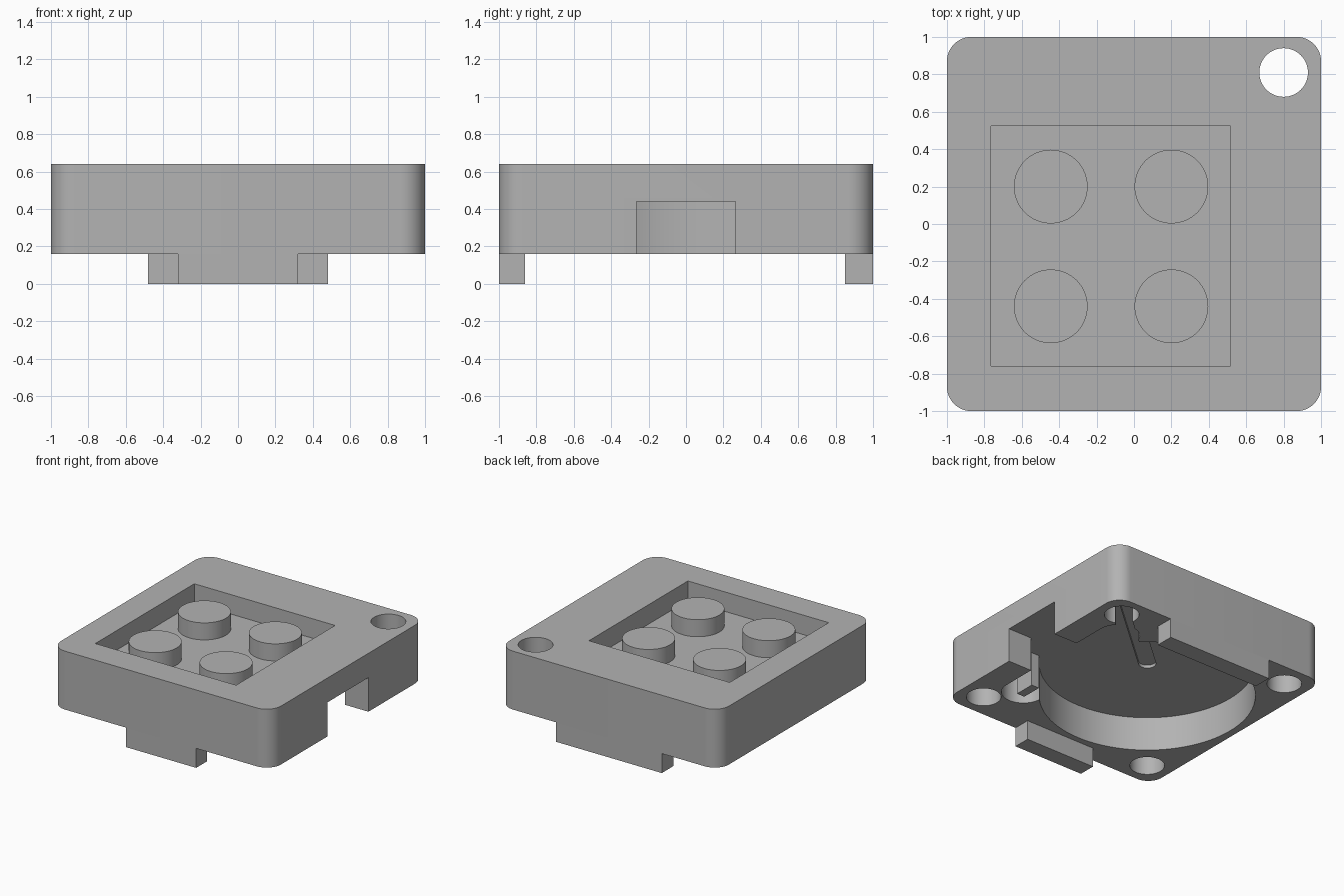
import bpy, bmesh, math

if "Cube" in bpy.data.objects:
    bpy.data.objects.remove(bpy.data.objects["Cube"], do_unlink=True)

grey = bpy.data.materials.new("plain grey")
grey.use_nodes = True
grey.diffuse_color = (0.45, 0.45, 0.45, 1)
grey.node_tree.nodes["Principled BSDF"].inputs["Base Color"].default_value = (0.45, 0.45, 0.45, 1)

BOTTOM, TOP, CEILING, FLOOR = 0.16, 0.64, 0.44, 0.48
BELOW, ABOVE = BOTTOM - 0.1, TOP + 0.1


def prism(name, outline, z0, z1):
    """Extrude a closed outline straight up."""
    bm = bmesh.new()
    face = bm.faces.new([bm.verts.new((x, y, z0)) for x, y in outline])
    grown = bmesh.ops.extrude_face_region(bm, geom=[face])
    for v in grown["geom"]:
        if isinstance(v, bmesh.types.BMVert):
            v.co.z = z1
    bmesh.ops.recalc_face_normals(bm, faces=bm.faces)
    mesh = bpy.data.meshes.new(name)
    bm.to_mesh(mesh)
    bm.free()
    mesh.materials.append(grey)
    obj = bpy.data.objects.new(name, mesh)
    bpy.context.collection.objects.link(obj)
    return obj


def arc(cx, cy, r, start, sweep, steps):
    angles = [start + sweep * i / steps for i in range(steps + 1)]
    return [(cx + r * math.cos(a), cy + r * math.sin(a)) for a in angles]


def circle(cx, cy, r, steps=64):
    return arc(cx, cy, r, 0, math.tau, steps)[:-1]


def rect(x0, x1, y0, y1):
    return [(x0, y0), (x1, y0), (x1, y1), (x0, y1)]


def rounded_square(half, r):
    c = half - r
    corners = [(c, c), (-c, c), (-c, -c), (c, -c)]
    return [p for i, (x, y) in enumerate(corners)
            for p in arc(x, y, r, i * math.pi / 2, math.pi / 2, 12)]


def capsule(ax, ay, bx, by, r):
    """Slot outline with round ends, running from a to b."""
    a = math.atan2(by - ay, bx - ax)
    return (arc(bx, by, r, a - math.pi / 2, math.pi, 20)
            + arc(ax, ay, r, a + math.pi / 2, math.pi, 20))


def smooth(obj):
    bpy.ops.object.select_all(action="DESELECT")
    obj.select_set(True)
    bpy.context.view_layer.objects.active = obj
    bpy.ops.object.shade_smooth_by_angle(angle=math.radians(30))


# Body block
body = prism("body", rounded_square(1, 0.13), BOTTOM, TOP)

# Openings: top pocket, disc cavity, side chamber, side notch, wire groove
cutters = [
    prism("pocket_cutter", rect(-0.765, 0.515, -0.76, 0.525), FLOOR, ABOVE),
    prism("disc_cutter", circle(-0.13, 0, 0.81, 96), BELOW, CEILING),
    prism("chamber_cutter", capsule(0.62, -0.55, 0.62, 0.55, 0.165), BELOW, CEILING),
    prism("notch_cutter", rect(0.6, 1.1, -0.265, 0.265), BELOW, CEILING),
    prism("groove_cutter", capsule(-0.13, 0, 0.8, 0.81, 0.065), BELOW, 0.465),
    prism("through_hole_cutter", circle(0.8, 0.81, 0.13), BELOW, ABOVE),
]
# Blind corner holes
for x, y in [(-0.8, 0.8), (0.8, -0.8), (-0.8, -0.8)]:
    cutters.append(prism("blind_hole_cutter", circle(x, y, 0.13), BELOW, CEILING))

bpy.context.view_layer.objects.active = body
for cutter in cutters:
    mod = body.modifiers.new(cutter.name, "BOOLEAN")
    mod.operation = "DIFFERENCE"
    mod.solver = "EXACT"
    mod.object = cutter
    bpy.ops.object.modifier_apply(modifier=mod.name)
    bpy.data.objects.remove(cutter, do_unlink=True)
smooth(body)

# Round studs inside the pocket
for x in (-0.445, 0.2):
    for y in (-0.44, 0.2):
        smooth(prism("stud", circle(x, y, 0.197), FLOOR, 0.62))

# Locating tabs under the front and back edges
prism("front_tab", rect(-0.32, 0.32, -1, -0.86), 0, BOTTOM)
prism("back_tab", rect(-0.48, 0.48, 0.85, 1), 0, BOTTOM)

# Small retaining post in the side chamber
prism("chamber_post", rect(0.57, 0.64, -0.6, -0.43), BOTTOM, CEILING)
